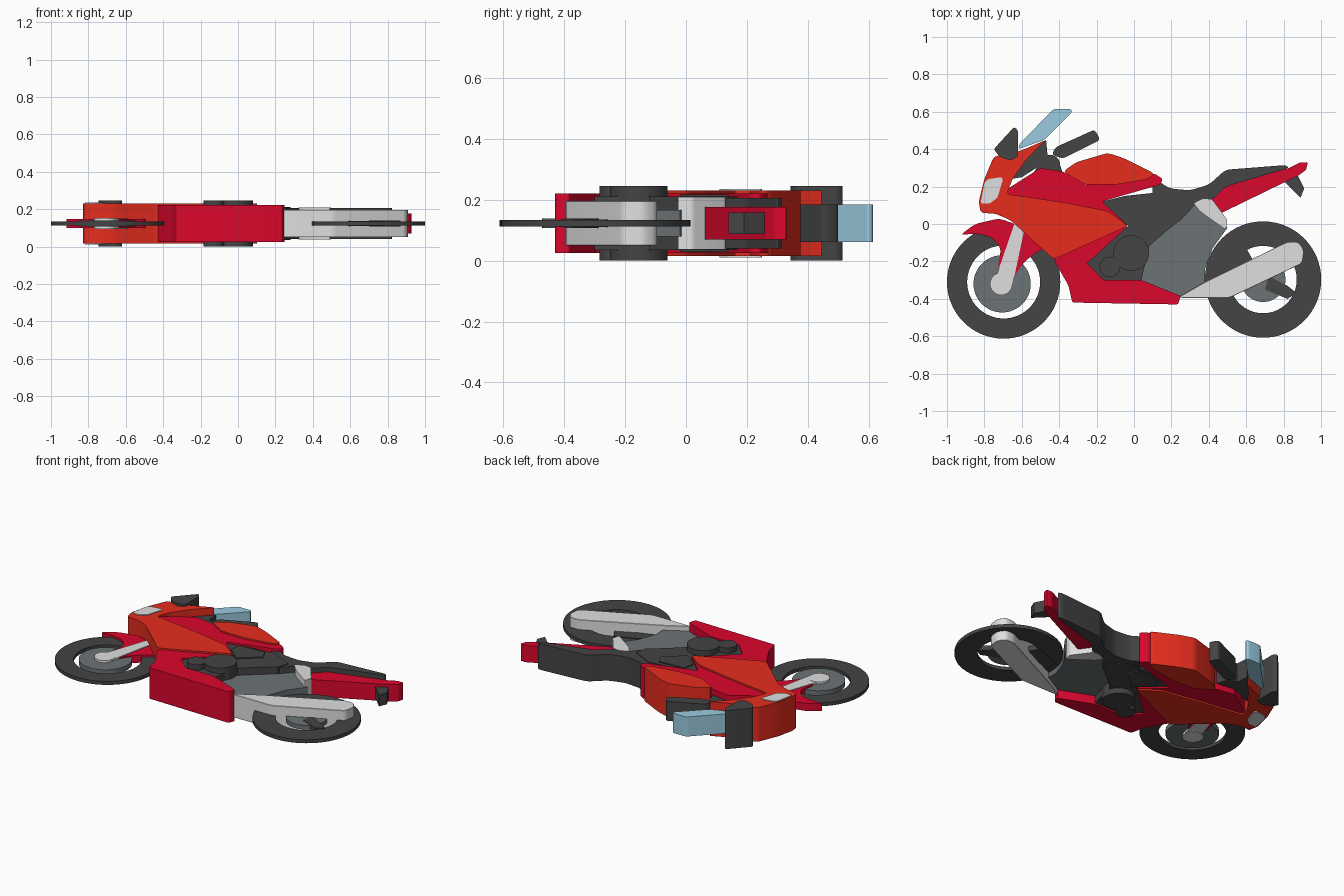
import bpy
import bmesh
import math
from mathutils import Vector

default_cube = bpy.data.objects.get("Cube")
if default_cube:
    bpy.data.objects.remove(default_cube)

MID = 0.123  # height of the symmetry plane of the bike lying on its side
parts = []


def make_material(name, colour):
    mat = bpy.data.materials.new(name)
    mat.use_nodes = True
    mat.diffuse_color = (*colour, 1)
    for node in mat.node_tree.nodes:
        if node.type == "BSDF_PRINCIPLED":
            node.inputs["Base Color"].default_value = (*colour, 1)
    return mat


red = make_material("crimson paint", (0.71, 0.002, 0.026))
orange = make_material("orange red paint", (0.82, 0.026, 0.013))
dark = make_material("charcoal", (0.058, 0.058, 0.058))
grey = make_material("steel grey", (0.15, 0.168, 0.18))
silver = make_material("silver", (0.74, 0.74, 0.74))
glass = make_material("pale blue glass", (0.33, 0.6, 0.74))


def finish(name, bm, material):
    bmesh.ops.recalc_face_normals(bm, faces=bm.faces)
    mesh = bpy.data.meshes.new(name)
    bm.to_mesh(mesh)
    bm.free()
    mesh.materials.append(material)
    obj = bpy.data.objects.new(name, mesh)
    bpy.context.collection.objects.link(obj)
    parts.append(obj)
    return obj


def round_corners(points, radius):
    """Replace every corner by a short quadratic curve."""
    result = []
    count = len(points)
    for i, corner in enumerate(points):
        before = points[i - 1] - corner
        after = points[(i + 1) % count] - corner
        a = corner + before.normalized() * min(radius, before.length * 0.45)
        b = corner + after.normalized() * min(radius, after.length * 0.45)
        for step in range(5):
            t = step / 4
            result.append(a * (1 - t) ** 2 + corner * 2 * t * (1 - t) + b * t ** 2)
    return result


def slab(name, material, half, outline, radius=0.0, chamfer=0.0):
    """Extrude an outline given in hundredths to both sides of the middle plane."""
    points = [Vector(p) / 100 for p in outline]
    if radius:
        points = round_corners(points, radius)
    bm = bmesh.new()
    base = bm.faces.new([bm.verts.new((p.x, p.y, MID - half)) for p in points])
    moved = bmesh.ops.extrude_face_region(bm, geom=[base], use_keep_orig=True)
    top = [v for v in moved["geom"] if isinstance(v, bmesh.types.BMVert)]
    bmesh.ops.translate(bm, verts=top, vec=(0, 0, 2 * half))
    if chamfer:
        bmesh.ops.recalc_face_normals(bm, faces=bm.faces)
        rims = [e for e in bm.edges if abs(e.verts[0].co.z - e.verts[1].co.z) < half / 10]
        bmesh.ops.bevel(bm, geom=rims, offset=chamfer, segments=1,
                        affect="EDGES", clamp_overlap=True)
    return finish(name, bm, material)


def disc(name, material, half, centre, radius):
    outline = []
    for i in range(48):
        angle = math.tau * i / 48
        outline.append((centre[0] + radius * math.cos(angle),
                        centre[1] + radius * math.sin(angle)))
    return slab(name, material, half, outline)


def tyre(name, centre, outer, inner, half):
    """Spin a flat rectangular section into a ring."""
    bm = bmesh.new()
    section = [(inner, -half), (outer, -half), (outer, half), (inner, half)]
    verts = [bm.verts.new((r, 0, z)) for r, z in section]
    edges = [bm.edges.new((verts[i - 1], verts[i])) for i in range(4)]
    bmesh.ops.spin(bm, geom=verts + edges, cent=(0, 0, 0), axis=(0, 0, 1),
                   angle=math.tau, steps=64, use_merge=True)
    bmesh.ops.remove_doubles(bm, verts=bm.verts, dist=0.0001)
    obj = finish(name, bm, dark)
    obj.location = (centre[0] / 100, centre[1] / 100, MID)


# Wheels
tyre("front_tyre", (-69.7, -31), 0.303, 0.195, 0.011)
tyre("rear_tyre", (69, -29.7), 0.311, 0.18, 0.011)
disc("front_brake_disc", grey, 0.016, (-70.5, -32), 15.3)
disc("rear_hub", grey, 0.013, (69, -29.7), 12)
slab("rear_spoke_arm", dark, 0.016, [(42, -20), (60, -13), (64, -20), (42, -28)])
slab("rear_caliper", dark, 0.016, [(72, -28), (82, -33), (87, -37), (82, -40), (70, -35)])

# Front fender and fork
slab("front_fender", red, 0.024,
     [(-93, -6), (-85, 0), (-72, 3), (-61, -1), (-48, -13), (-55, -17), (-61, -23),
      (-65, -30), (-73, -24), (-71, -13), (-76, -7), (-85, -5)], 0.03)
slab("front_fork", silver, 0.028, [(-64, 0), (-58, 0), (-65, -33), (-74, -29)])
disc("front_axle_cap", silver, 0.03, (-71, -32), 6)

# Swingarm and exhaust
slab("swingarm", grey, 0.043,
     [(0, -30), (0, -5), (20, 8), (33, 13), (43, 4), (50, -2), (42, -13), (38, -24),
      (38, -32), (25, -39), (4, -31)])
slab("exhaust", silver, 0.073,
     [(24, -39), (38, -31), (82, -9.5), (88, -9.5), (91, -14), (90, -21), (51, -39.5),
      (25, -39.5)], 0.02, 0.007)

# Engine
slab("engine_block", dark, 0.088,
     [(-17, 12), (-5, 15), (14, 17), (28, 10), (26, 3), (17, -4), (8, -12), (4, -30),
      (-16, -30), (-25, -21), (-3, -1)])
slab("engine_side_panel", dark, 0.095, [(-8, 13), (9, 14), (12, 8), (0, -2), (-9, 6)])
disc("clutch_cover", dark, 0.122, (-1.5, -15.5), 9.5)
disc("generator_cover", dark, 0.122, (-13, -23), 5.5)

# Seat, tail and foot peg
slab("seat", dark, 0.083,
     [(10, 25), (19, 19), (30, 18), (40, 21), (49, 29), (81, 31.5), (83, 30), (49, 20),
      (42, 13), (33, 11), (26, 3), (10, 10)], 0.025)
slab("tail_fairing", red, 0.053,
     [(49, 20), (83, 30), (89, 33), (93, 33), (92, 29), (88, 26), (47, 6), (41, 13)], 0.008)
slab("plate_holder", dark, 0.036, [(80, 23), (87, 27), (91, 19), (89, 14)])
slab("foot_peg_bracket", silver, 0.086,
     [(32, 11), (37, 13.5), (42, 13), (50, 2), (49, -3), (39, 4), (35, 7)], 0.01)

# Main fairings
slab("belly_fairing", red, 0.098,
     [(-43, -19), (-3, -1), (-25, -21), (-16, -30), (4, -30), (25, -38.5), (23.5, -43),
      (-33, -42), (-35, -33)], 0.01)
slab("body_fairing", red, 0.098,
     [(-72, 16), (-50, 30), (-38, 28), (-26, 21), (-10, 21), (11, 27), (15.5, 24),
      (14, 21), (-7, 15), (-17, 12), (-3, -1), (-40, 0)], 0.015)
slab("side_fairing", orange, 0.108,
     [(-82, 6), (-83, 12), (-80, 24), (-75, 36), (-61, 39), (-47, 45), (-57, 35),
      (-65, 24), (-68, 16), (-40, 12), (-14, 7), (-3, -1), (-43, -19), (-55, -8),
      (-66, 2), (-74, 5.5)], 0.02)
slab("inner_nose_panel", dark, 0.062,
     [(-47, 45), (-61, 38), (-66, 24), (-60, 25), (-46, 34)])
slab("fuel_tank", orange, 0.107,
     [(-38, 28), (-31, 33), (-14, 38), (-5, 35), (11, 27), (8, 24), (-10, 21),
      (-26, 21)], 0.025)

# Nose, screen and controls
slab("headlight", silver, 0.113,
     [(-80, 22), (-78, 24), (-71, 25), (-70, 24), (-73, 14), (-77, 11), (-82, 11)], 0.01)
slab("windscreen", glass, 0.062,
     [(-62, 40), (-61, 43), (-43, 61.5), (-34, 61.5), (-33, 60), (-48, 45)], 0.015)
slab("mirror", dark, 0.122,
     [(-75, 40), (-64, 52), (-62, 50), (-62, 36), (-66, 34), (-72, 36)], 0.015)
slab("handlebar_stem", dark, 0.06, [(-56, 24), (-50, 33), (-40, 33), (-38, 27), (-46, 21)])
disc("handlebar_clamp", dark, 0.062, (-45, 31.5), 5.5)
slab("handlebar_grip", dark, 0.062,
     [(-44, 37), (-42, 41), (-21, 50.5), (-18, 45), (-38, 35)], 0.02)

# Smooth the round sides and keep the edges sharp
bpy.ops.object.select_all(action="DESELECT")
for part in parts:
    part.select_set(True)
bpy.context.view_layer.objects.active = parts[0]
bpy.ops.object.shade_smooth_by_angle(angle=math.radians(25))
